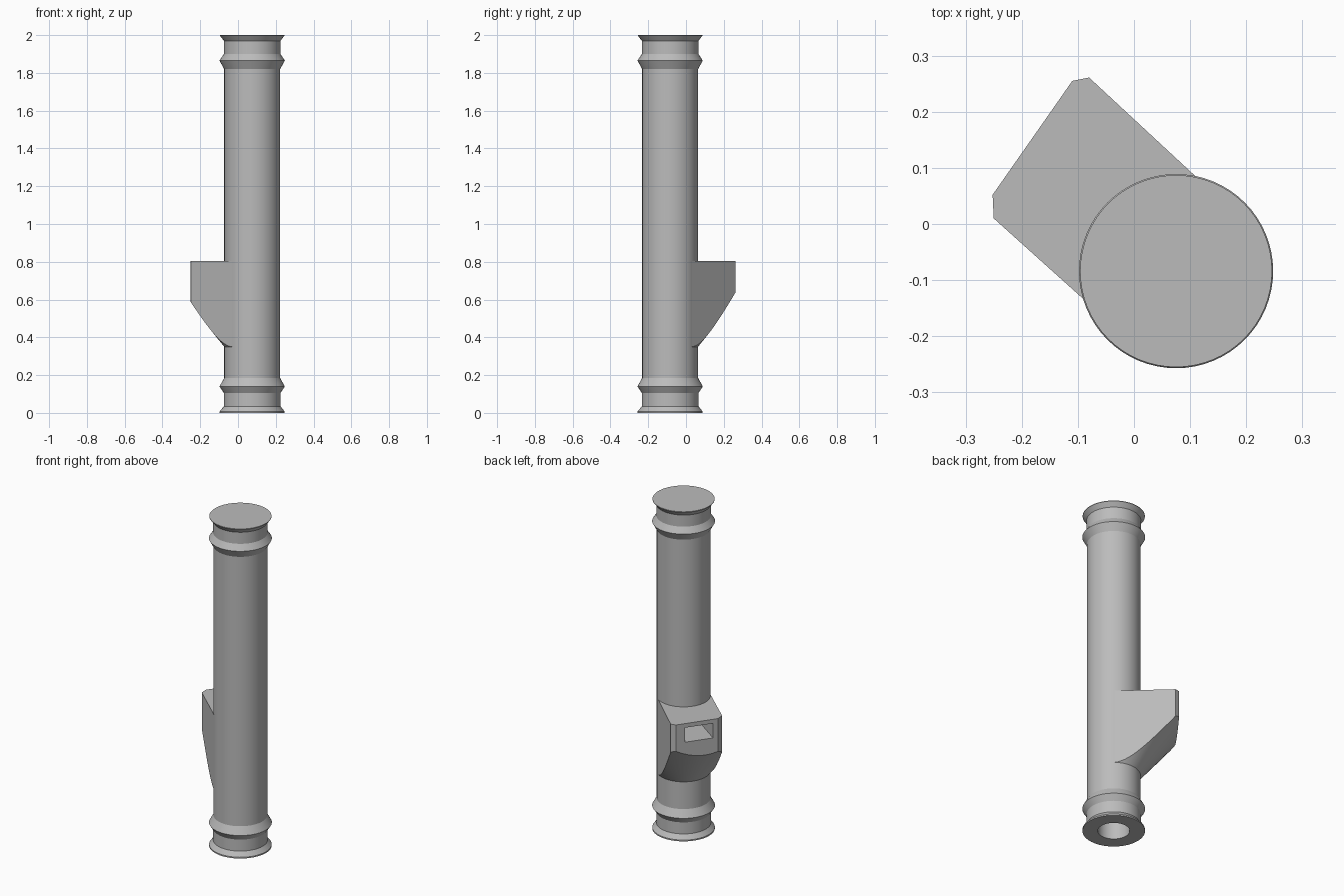
import bpy, bmesh, math
from mathutils import Vector

if "Cube" in bpy.data.objects:
    bpy.data.objects.remove(bpy.data.objects["Cube"], do_unlink=True)

AXIS = Vector((0.075, -0.084))
R = 0.148
SEGMENTS = 64

grey = bpy.data.materials.new("plain grey")
grey.use_nodes = True
colour = (0.5, 0.5, 0.5, 1)
grey.diffuse_color = colour
grey.node_tree.nodes["Principled BSDF"].inputs["Base Color"].default_value = colour


def make_object(name, bm):
    bmesh.ops.remove_doubles(bm, verts=bm.verts, dist=1e-5)
    bmesh.ops.recalc_face_normals(bm, faces=bm.faces)
    mesh = bpy.data.meshes.new(name)
    bm.to_mesh(mesh)
    bm.free()
    mesh.materials.append(grey)
    ob = bpy.data.objects.new(name, mesh)
    bpy.context.collection.objects.link(ob)
    return ob


def lathe(name, profile):
    """Spin (radius, z) points around the pipe axis."""
    bm = bmesh.new()
    verts = [bm.verts.new((AXIS.x + r, AXIS.y, z)) for r, z in profile]
    edges = [bm.edges.new(pair) for pair in zip(verts, verts[1:])]
    bmesh.ops.spin(bm, geom=verts + edges, cent=(*AXIS, 0), axis=(0, 0, 1),
                   angle=math.tau, steps=SEGMENTS, use_merge=False)
    return make_object(name, bm)


def prism(name, outline, low, high):
    """Extrude a plan outline between two heights."""
    bm = bmesh.new()
    face = bm.faces.new([bm.verts.new((p[0], p[1], low)) for p in outline])
    top = bmesh.ops.extrude_face_region(bm, geom=[face])["geom"]
    bmesh.ops.translate(bm, vec=(0, 0, high - low),
                        verts=[g for g in top if isinstance(g, bmesh.types.BMVert)])
    return make_object(name, bm)


def cut(target, tool, operation):
    mod = target.modifiers.new("cut", "BOOLEAN")
    mod.operation, mod.object, mod.solver = operation, tool, "EXACT"
    graph = bpy.context.evaluated_depsgraph_get()
    result = bpy.data.meshes.new_from_object(target.evaluated_get(graph))
    target.modifiers.remove(mod)
    target.data = result


# Pipe with flared ends, two raised rings and a blind bore from below
pipe = lathe("pipe", [
    (0, 0.79), (0.088, 0.79), (0.088, 0), (0.172, 0), (0.172, 0.008),
    (0.15, 0.035), (0.15, 0.105), (0.173, 0.14), (R, 0.185),
    (R, 1.82), (0.173, 1.865), (0.15, 1.9), (0.15, 1.97), (0.171, 1.997),
    (0.171, 2), (0, 2)])

# Side block, tangent to the pipe, with chamfered outer corners
corner_a, corner_b = Vector((-0.11, 0.255)), Vector((-0.252, 0.052))
side = Vector((0.676, 0.737)) * (R - 0.0005)
block = prism("side_block", [
    AXIS + side, (-0.08, 0.261), corner_a, corner_b, (-0.25, 0.01), AXIS - side],
    0.3, 0.805)

# Conical underside of the block
funnel = lathe("funnel_cutter", [(0, 0.35), (R, 0.35), (0.548, 0.846), (0.548, 1), (0, 1)])
cut(block, funnel, "INTERSECT")
core = lathe("core_cutter", [(0, 0.2), (R - 0.003, 0.2), (R - 0.003, 1), (0, 1)])
cut(block, core, "DIFFERENCE")

# Rectangular channel from the outer face into the bore
along = corner_b - corner_a
inward = Vector((-along.y, along.x)).normalized()
left, right = corner_a + along * 0.22, corner_a + along * 0.88
channel = prism("channel_cutter", [
    left - inward * 0.05, right - inward * 0.05,
    right + inward * 0.32, left + inward * 0.32], 0.692, 0.78)
for part in (block, pipe):
    cut(part, channel, "DIFFERENCE")

for tool in (funnel, core, channel):
    bpy.data.objects.remove(tool, do_unlink=True)

# Smooth round walls, crisp edges
bpy.ops.object.select_all(action="DESELECT")
for part in (pipe, block):
    part.select_set(True)
bpy.context.view_layer.objects.active = pipe
bpy.ops.object.shade_smooth_by_angle(angle=math.radians(20))
